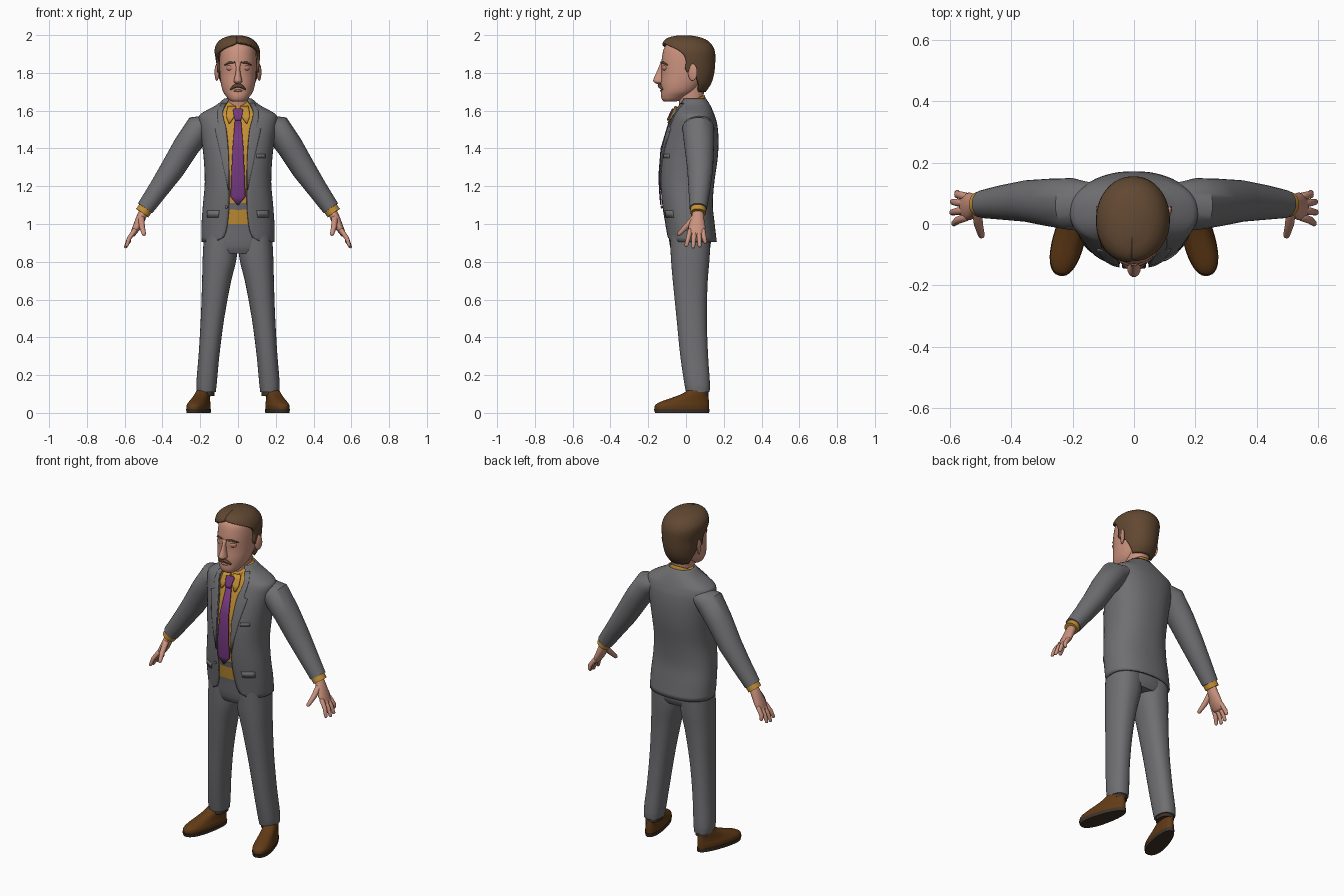
import bpy, bmesh, math
from mathutils import Vector, Matrix

if "Cube" in bpy.data.objects:
    bpy.data.objects.remove(bpy.data.objects["Cube"])


def material(name, rgb):
    m = bpy.data.materials.new(name)
    m.diffuse_color = (*rgb, 1)
    m.use_nodes = True
    m.node_tree.nodes["Principled BSDF"].inputs["Base Color"].default_value = m.diffuse_color
    return m


SUIT = material("suit grey", (0.16, 0.16, 0.17))
SKIN = material("skin", (0.60, 0.29, 0.21))
LID = material("eyelid and lip", (0.50, 0.22, 0.17))
GOLD = material("gold shirt", (0.56, 0.28, 0.035))
PURPLE = material("purple tie", (0.17, 0.04, 0.21))
HAIR = material("brown hair", (0.12, 0.065, 0.032))
SHOE = material("brown leather", (0.12, 0.043, 0.008))
SOLE = material("dark sole", (0.05, 0.033, 0.022))


def finish(name, bm, mat, mirror=False, thick=0, angle=45):
    me = bpy.data.meshes.new(name)
    bm.to_mesh(me)
    bm.free()
    me.materials.append(mat)
    ob = bpy.data.objects.new(name, me)
    bpy.context.collection.objects.link(ob)
    bpy.ops.object.select_all(action='DESELECT')
    ob.select_set(True)
    bpy.context.view_layer.objects.active = ob
    bpy.ops.object.shade_smooth_by_angle(angle=math.radians(angle))
    if thick:
        s = ob.modifiers.new("thickness", 'SOLIDIFY')
        s.thickness, s.offset = thick, -1
    if mirror:
        ob.modifiers.new("mirror", 'MIRROR').use_mirror_merge = False
    return ob


def sample(rows, z):
    """Smooth interpolation of table rows whose first entry is z."""
    n = len(rows)
    i = max(0, min(n - 2, sum(r[0] <= z for r in rows) - 1))
    a, b = rows[i], rows[i + 1]
    p, q = rows[max(i - 1, 0)], rows[min(i + 2, n - 1)]
    h = b[0] - a[0]
    t = max(0, min(1, (z - a[0]) / h))
    out = []
    for k in range(1, len(a)):
        m0 = (b[k] - p[k]) / (b[0] - p[0]) * h
        m1 = (q[k] - a[k]) / (q[0] - a[0]) * h
        out.append((2*t**3 - 3*t*t + 1) * a[k] + (t**3 - 2*t*t + t) * m0
                   + (3*t*t - 2*t**3) * b[k] + (t**3 - t*t) * m1)
    return out


def grid(bm, rings, closed):
    vs = [[bm.verts.new(p) for p in r] for r in rings]
    n = len(vs[0])
    for lo, hi in zip(vs, vs[1:]):
        for j in range(n if closed else n - 1):
            k = (j + 1) % n
            bm.faces.new((lo[j], lo[k], hi[k], hi[j]))
    return vs


def loft(name, rows, mat, steps=3, n=2.3, seg=40, gaps=None, warp=None, mirror=False, thick=0, cap_top=False):
    """Rows are (z, x centre, half width, front y, back y); gaps(z, hw) opens the front."""
    bm = bmesh.new()
    zs = [a[0] + (b[0] - a[0]) * s / steps for a, b in zip(rows, rows[1:]) for s in range(steps)]
    rings = []
    for z in zs + [rows[-1][0]]:
        xc, hw, yf, yb = sample(rows, z)
        r, l = gaps(z, hw) if gaps else (0, 0)
        ring = []
        for j in range(seg + (1 if gaps else 0)):
            a = r + (2 * math.pi - r - l) * j / seg
            s, c = math.sin(a), math.cos(a)
            p = Vector((xc + hw * math.copysign(abs(s) ** (2/n), s),
                        (yf + yb) / 2 - (yb - yf) / 2 * math.copysign(abs(c) ** (2/n), c), z))
            ring.append(warp(p) if warp else p)
        rings.append(ring)
    vs = grid(bm, rings, not gaps)
    if not gaps:
        bm.faces.new(vs[0][::-1])
    if not gaps or cap_top:
        bm.faces.new(vs[-1])
    return finish(name, bm, mat, mirror, thick)


def tube(name, pts, radii, mat, mirror=True, seg=16, rounded=True):
    """Sweep; radii are (along y, across) pairs."""
    pts = [Vector(p) for p in pts]
    radii = list(radii)
    if rounded:
        for end, nxt in ((0, 1), (-1, -2)):
            d = (pts[end] - pts[nxt]).normalized()
            a, b = radii[end]
            e = [(pts[end] + d * b * f, (a * g, b * g)) for f, g in ((0.6, 0.8), (0.95, 0.35))]
            if end == 0:
                pts, radii = [p for p, _ in e[::-1]] + pts, [r for _, r in e[::-1]] + radii
            else:
                pts, radii = pts + [p for p, _ in e], radii + [r for _, r in e]
    bm = bmesh.new()
    rings = []
    for i, (p, (ra, rb)) in enumerate(zip(pts, radii)):
        d = (pts[min(i + 1, len(pts) - 1)] - pts[max(i - 1, 0)]).normalized()
        ref = Vector((0, 1, 0)) if abs(d.y) < 0.85 else Vector((0, 0, 1))
        u = (ref - d * ref.dot(d)).normalized()
        v = d.cross(u)
        rings.append([p + u * ra * math.cos(2*math.pi*j/seg) + v * rb * math.sin(2*math.pi*j/seg)
                      for j in range(seg)])
    vs = grid(bm, rings, True)
    bm.faces.new(vs[0][::-1])
    bm.faces.new(vs[-1])
    bmesh.ops.recalc_face_normals(bm, faces=bm.faces)
    return finish(name, bm, mat, mirror)


def ball(name, loc, size, mat, rot=0, mirror=True):
    bm = bmesh.new()
    m = Matrix.Translation(loc) @ Matrix.Rotation(rot, 4, 'Z') @ Matrix.Diagonal((*size, 1))
    bmesh.ops.create_uvsphere(bm, u_segments=20, v_segments=12, radius=1, matrix=m)
    return finish(name, bm, mat, mirror)


# Jacket: open shell with a front gap that widens at the hem
TORSO = [(.905, 0, .193, -.10, .163), (1.0, 0, .193, -.113, .152), (1.1, 0, .186, -.128, .142),
         (1.22, 0, .176, -.138, .15), (1.35, 0, .182, -.135, .168), (1.45, 0, .194, -.115, .172),
         (1.53, 0, .207, -.09, .165), (1.575, 0, .205, -.072, .152), (1.60, 0, .17, -.06, .142),
         (1.63, 0, .115, -.045, .128), (1.665, 0, .072, -.025, .105)]
GAP = [(.905, .12), (.92, .085), (.95, .067), (1.0, .056), (1.1, .048), (1.35, .05),
       (1.5, .062), (1.59, .083), (1.63, .07), (1.665, .05)]


def front_gap(z, hw):
    a = math.asin((sample(GAP, z)[0] / hw) ** 1.15)
    return a, a


def front_strip(name, rows, mat, off, mirror=True, cols=6):
    """Thin plate hugging the chest; rows are (z, inner x, outer x), bottom to top."""
    bm = bmesh.new()
    rings = []
    for z, x0, x1 in rows:
        _, hw, yf, yb = sample(TORSO, z)
        xs = [x0 + (x1 - x0) * j / cols for j in range(cols + 1)]
        rings.append([(x, (yf + yb) / 2 - (yb - yf) / 2
                       * max(0, 1 - abs(x / hw) ** 2.3) ** (1/2.3) - off, z) for x in xs])
    grid(bm, rings, False)
    return finish(name, bm, mat, mirror, .007)


loft("jacket", TORSO, SUIT, steps=4, seg=56, gaps=front_gap, thick=.01)
front_strip("lapel", [(1.18, .048, .052), (1.27, .048, .07), (1.37, .05, .092), (1.47, .059, .115),
                      (1.505, .063, .122), (1.515, .064, .10), (1.56, .078, .108),
                      (1.60, .082, .108), (1.64, .066, .088)], SUIT, .006)
front_strip("pocket_flap", [(1.035, .105, .165), (1.07, .10, .163)], SUIT, .004)
front_strip("breast_pocket", [(1.35, .10, .145), (1.37, .10, .145)], SUIT, .005, mirror=False)
ball("jacket_button", (-.062, -.129, 1.09), (.008, .005, .008), SUIT, mirror=False)

# Shirt, collar and tie
loft("shirt", [(z, x, w - .012, f + .012, b - .012) for z, x, w, f, b in TORSO[1:]], GOLD)
loft("shirt_collar", [(1.595, 0, .073, -.058, .105), (1.615, 0, .071, -.058, .104), (1.64, 0, .068, -.055, .10)],
     GOLD, gaps=lambda z, hw: (.12, .12), thick=.008, warp=lambda p: Vector((p.x, p.y, p.z + .42 * p.y)))
front_strip("collar_point", [(1.535, .042, .05), (1.57, .02, .062), (1.60, .008, .06), (1.625, .012, .055)],
            GOLD, .012)
front_strip("tie", [(1.10, -.003, .003), (1.145, -.04, .04), (1.25, -.036, .036), (1.4, -.029, .029),
                    (1.555, -.016, .016)], PURPLE, .008, mirror=False)
front_strip("tie_knot", [(1.55, -.015, .015), (1.565, -.02, .02), (1.605, -.027, .027), (1.612, -.02, .02)],
            PURPLE, .02, mirror=False)

# Sleeves and cuffs
tube("sleeve", [(.14, .065, 1.535), (.205, .065, 1.508), (.275, .07, 1.41), (.35, .075, 1.287),
                (.42, .071, 1.185), (.492, .065, 1.083)],
     [(.07, .045), (.085, .076), (.078, .07), (.068, .064), (.058, .054), (.046, .046)],
     SUIT, seg=28, rounded=False)
tube("cuff", [(.47, .066, 1.11), (.507, .064, 1.058)], [(.041, .04), (.041, .039)], GOLD, rounded=False, seg=24)

# Hands
tube("palm", [(.494, .065, 1.075), (.515, .062, 1.03), (.535, .058, .985), (.556, .056, .948)],
     [(.028, .024), (.034, .025), (.045, .022), (.043, .015)], SKIN)
for i, (y0, y1, x, z) in enumerate([(.022, .002, .588, .888), (.045, .038, .594, .88),
                                    (.068, .072, .592, .885), (.09, .102, .577, .905)]):
    tube(f"finger_{i + 1}", [(.548, y0, .965), (.576, (y0 + y1) / 2, .925), (x, y1, z)],
         [(.013, .013), (.0125, .012), (.010, .009)], SKIN, seg=12)
tube("thumb", [(.512, .04, 1.03), (.508, .0, .985), (.498, -.036, .948)],
     [(.016, .017), (.015, .015), (.011, .011)], SKIN, seg=12)

# Trousers
loft("trouser_leg", [(.11, .168, .05, .0, .125), (.15, .167, .054, -.008, .127), (.3, .154, .055, -.03, .117),
                     (.5, .135, .062, -.05, .11), (.7, .113, .077, -.07, .115), (.82, .097, .09, -.08, .125),
                     (.95, .092, .088, -.085, .13)], SUIT, mirror=True)
loft("trouser_waist", [(.845, 0, .165, -.07, .115), (.88, 0, .178, -.085, .13), (1.0, 0, .176, -.098, .132),
                       (1.11, 0, .168, -.12, .125)], SUIT)


# Shoes, turned outward and narrowed at the heel
def turn_out(p):
    p = Vector((p.x * (.92 - .9 * p.y), p.y, p.z))
    return Matrix.Rotation(math.radians(15), 4, 'Z') @ p + Vector((.205, -.022, 0))


loft("shoe", [(.018, 0, .053, -.148, .147), (.04, 0, .054, -.146, .148), (.058, 0, .049, -.118, .148),
              (.078, 0, .045, -.06, .146), (.10, 0, .043, .0, .143), (.118, 0, .04, .03, .138)],
     SHOE, mirror=True, warp=turn_out)
loft("shoe_sole", [(0, 0, .054, -.146, .149), (.02, 0, .056, -.152, .152)], SOLE, mirror=True, warp=turn_out, steps=1)
loft("sock", [(.09, .168, .043, .01, .118), (.14, .168, .043, .01, .118)], SOLE, mirror=True)

# Head and neck
loft("neck", [(1.57, 0, .056, -.03, .085), (1.65, 0, .057, -.038, .09), (1.74, 0, .06, -.05, .1)], SKIN)
loft("head", [(1.648, 0, .03, -.115, -.055), (1.655, 0, .045, -.125, -.03), (1.675, 0, .062, -.132, .01),
              (1.70, 0, .079, -.132, .05), (1.74, 0, .09, -.134, .085), (1.79, 0, .096, -.13, .115),
              (1.84, 0, .098, -.131, .13), (1.89, 0, .097, -.126, .13), (1.94, 0, .088, -.112, .115),
              (1.97, 0, .06, -.08, .08)], SKIN, n=2.15)
loft("nose", [(1.742, 0, .012, -.155, -.11), (1.752, 0, .022, -.171, -.11), (1.765, 0, .021, -.173, -.11),
              (1.79, 0, .015, -.162, -.11), (1.825, 0, .011, -.147, -.11), (1.855, 0, .016, -.134, -.11)],
     SKIN, n=2, seg=20)
ball("ear", (.112, .035, 1.803), (.009, .026, .045), SKIN, rot=-.35)
ball("eyelid", (.041, -.113, 1.826), (.024, .012, .015), LID, rot=.3)
tube("eyebrow", [(.02, -.132, 1.856), (.045, -.121, 1.855), (.07, -.098, 1.842)],
     [(.005, .005), (.005, .006), (.004, .004)], HAIR, seg=10)
tube("moustache", [(0, -.14, 1.734), (.02, -.138, 1.728), (.038, -.125, 1.714)],
     [(.01, .010), (.01, .009), (.006, .005)], HAIR, seg=12)
ball("lip", (0, -.131, 1.706), (.024, .008, .006), LID, mirror=False)

# Hair: shell around the skull, with a swept side parting
HAIRLINE = [(1.70, 128, 128), (1.74, 118, 118), (1.78, 106, 106), (1.81, 86, 86), (1.86, 86, 84),
            (1.90, 80, 64), (1.93, 62, 36), (1.95, 36, 10), (1.965, 0, 0), (2.0, 0, 0)]
loft("hair", [(1.70, 0, .082, -.10, .105), (1.74, 0, .1, -.12, .132), (1.79, 0, .108, -.128, .148),
              (1.84, 0, .113, -.132, .154), (1.90, -.003, .12, -.132, .155), (1.93, -.005, .118, -.13, .148),
              (1.955, -.006, .107, -.125, .132), (1.975, -.006, .088, -.112, .108),
              (1.99, -.006, .06, -.085, .07), (1.999, -.006, .022, -.04, .02)], HAIR, n=2.1, seg=48, thick=.016,
     gaps=lambda z, hw: [math.radians(max(0, g)) for g in sample(HAIRLINE, z)], cap_top=True)
